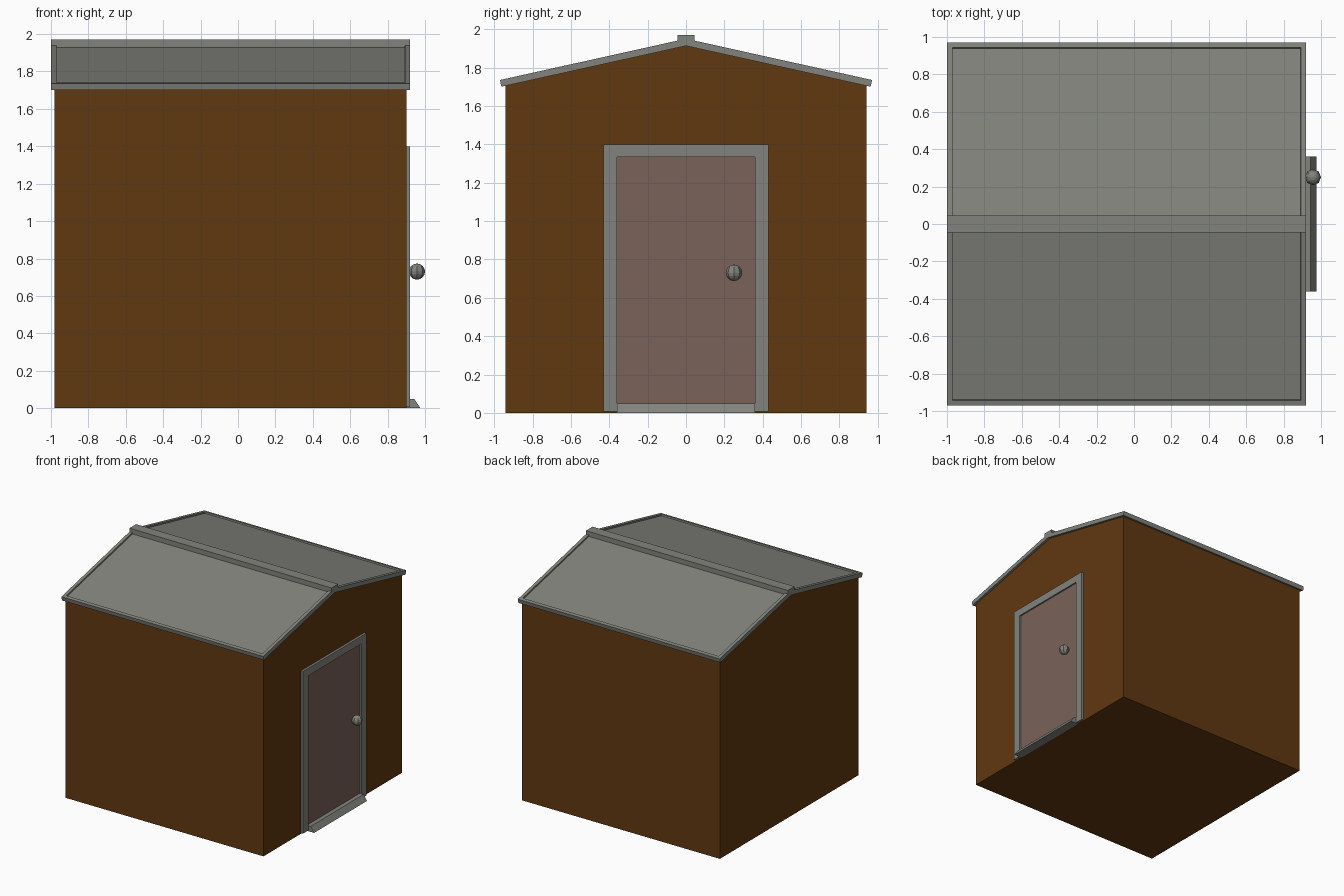
import bpy, bmesh, math
from mathutils import Vector

if "Cube" in bpy.data.objects:
    bpy.data.objects.remove(bpy.data.objects["Cube"])


def material(name, rgb):
    m = bpy.data.materials.new(name)
    m.diffuse_color = (*rgb, 1.0)
    m.use_nodes = True
    m.node_tree.nodes["Principled BSDF"].inputs["Base Color"].default_value = m.diffuse_color
    return m


WOOD = material("brown_wall", (0.115, 0.040, 0.005))
GREY = material("grey_trim", (0.225, 0.228, 0.205))
PINK = material("dusty_door", (0.190, 0.122, 0.100))


def finish(bm, name, mat):
    bmesh.ops.recalc_face_normals(bm, faces=bm.faces)
    me = bpy.data.meshes.new(name)
    bm.to_mesh(me)
    bm.free()
    me.materials.append(mat)
    ob = bpy.data.objects.new(name, me)
    bpy.context.collection.objects.link(ob)
    return ob


def prism(profile, axis_vec, start):
    """Extrude a closed list of 3D points along axis_vec."""
    bm = bmesh.new()
    face = bm.faces.new([bm.verts.new(Vector(p) + Vector(start)) for p in profile])
    res = bmesh.ops.extrude_face_region(bm, geom=[face])
    verts = [v for v in res["geom"] if isinstance(v, bmesh.types.BMVert)]
    bmesh.ops.translate(bm, verts=verts, vec=axis_vec)
    # the starting face stays as the rear cap
    bmesh.ops.recalc_face_normals(bm, faces=bm.faces)
    return bm


def along_x(name, yz, x0, x1, mat):
    bm = prism([(0, y, z) for y, z in yz], (x1 - x0, 0, 0), (x0, 0, 0))
    return finish(bm, name, mat)


# Gabled body, floor included
along_x("shed_walls",
        [(-0.94, 0), (0.94, 0), (0.94, 1.706), (0, 1.915), (-0.94, 1.706)],
        -0.98, 0.90, WOOD)

# Two roof slopes, each with a raised border round a sunken panel
for side, label in ((-1, "front"), (1, "back")):
    yz = [(0.0, 1.913), (0.962, 1.70), (0.97, 1.735), (0.0, 1.95)]
    bm = prism([(0, side * y, z) for y, z in yz], (1.92, 0, 0), (-1, 0, 0))
    bm.normal_update()
    top = max(bm.faces, key=lambda f: f.normal.z)
    bmesh.ops.inset_individual(bm, faces=[top], thickness=0.04, depth=0)
    bmesh.ops.inset_individual(bm, faces=[top], thickness=0.001, depth=-0.012)
    finish(bm, "roof_" + label, GREY)

# Ridge cap
along_x("ridge_cap",
        [(-0.045, 1.925), (0.045, 1.925), (0.045, 1.97), (-0.045, 1.97)],
        -1.0, 0.92, GREY)

# Door frame: an upside-down U
along_x("door_frame",
        [(-0.43, 0.006), (-0.36, 0.006), (-0.36, 1.335), (0.36, 1.335),
         (0.36, 0.006), (0.43, 0.006), (0.43, 1.40), (-0.43, 1.40)],
        0.89, 0.92, GREY)

# Door panel, set back from the frame
along_x("door_panel",
        [(-0.36, 0.02), (0.36, 0.02), (0.36, 1.335), (-0.36, 1.335)],
        0.89, 0.907, PINK)

# Sloped threshold
bm = prism([(0.895, 0, 0), (0.975, 0, 0), (0.943, 0, 0.048), (0.895, 0, 0.048)],
           (0, 0.72, 0), (0, -0.36, 0))
finish(bm, "threshold", GREY)

# Door knob
bm = bmesh.new()
bmesh.ops.create_uvsphere(bm, u_segments=8, v_segments=8, radius=0.043)
bmesh.ops.translate(bm, verts=bm.verts, vec=(0.957, 0.25, 0.73))
finish(bm, "door_knob", GREY)
